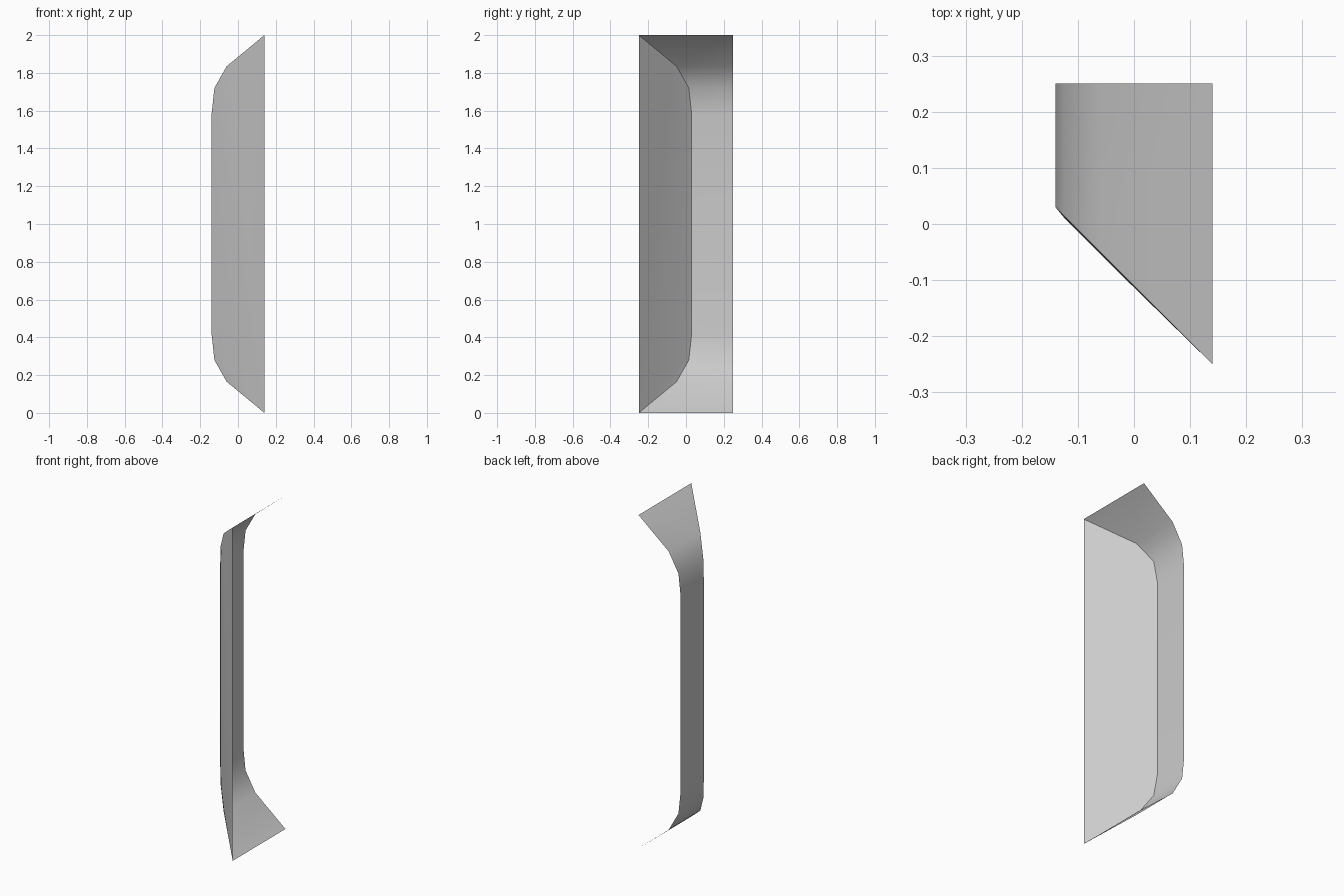
import bpy
import bmesh
import math

cube = bpy.data.objects.get("Cube")
if cube:
    bpy.data.objects.remove(cube)

BACK, OPEN_X = 0.25, 0.14
PANEL_INSET, PANEL_RISE = 0.02, 0.002

# Lower half of the trough outline (x, z), mirrored about mid height
half = [(OPEN_X, 0.0), (-0.06, 0.165), (-0.125, 0.28), (-0.14, 0.42)]
profile = half + [(x, 2 - z) for x, z in reversed(half)]


def slant(x):
    """Depth of the diagonal front at a given x."""
    return -0.11 - x


grey = bpy.data.materials.new("plain grey")
grey.use_nodes = True
colour = (0.6, 0.6, 0.6, 1)
grey.diffuse_color = colour
grey.node_tree.nodes["Principled BSDF"].inputs["Base Color"].default_value = colour

bm = bmesh.new()
front = [bm.verts.new((x, slant(x), z)) for x, z in profile]
back = [bm.verts.new((x, BACK, z)) for x, z in profile]

# Curved wall, open at the back and along one side
for i in range(len(profile) - 1):
    bm.faces.new((front[i], front[i + 1], back[i + 1], back[i]))

# Diagonal end panel with a very shallow raised field
field = [front[0]]
for x, z in profile[1:-1]:
    xi = x + PANEL_INSET
    zi = 1 + (z - 1) * (1 - PANEL_INSET)
    field.append(bm.verts.new((xi - PANEL_RISE, slant(xi) - PANEL_RISE, zi)))
field.append(front[-1])
for i in range(len(profile) - 1):
    ring = [front[i + 1], front[i], field[i], field[i + 1]]
    bm.faces.new(list(dict.fromkeys(ring)))
bm.faces.new(list(reversed(field)))
bmesh.ops.recalc_face_normals(bm, faces=bm.faces)

mesh = bpy.data.meshes.new("angled_trough")
bm.to_mesh(mesh)
bm.free()
mesh.materials.append(grey)
trough = bpy.data.objects.new("angled_trough", mesh)
bpy.context.collection.objects.link(trough)

# Smooth bends, crisp edge around the end panel
bpy.ops.object.select_all(action="DESELECT")
trough.select_set(True)
bpy.context.view_layer.objects.active = trough
bpy.ops.object.shade_smooth_by_angle(angle=math.radians(35))
